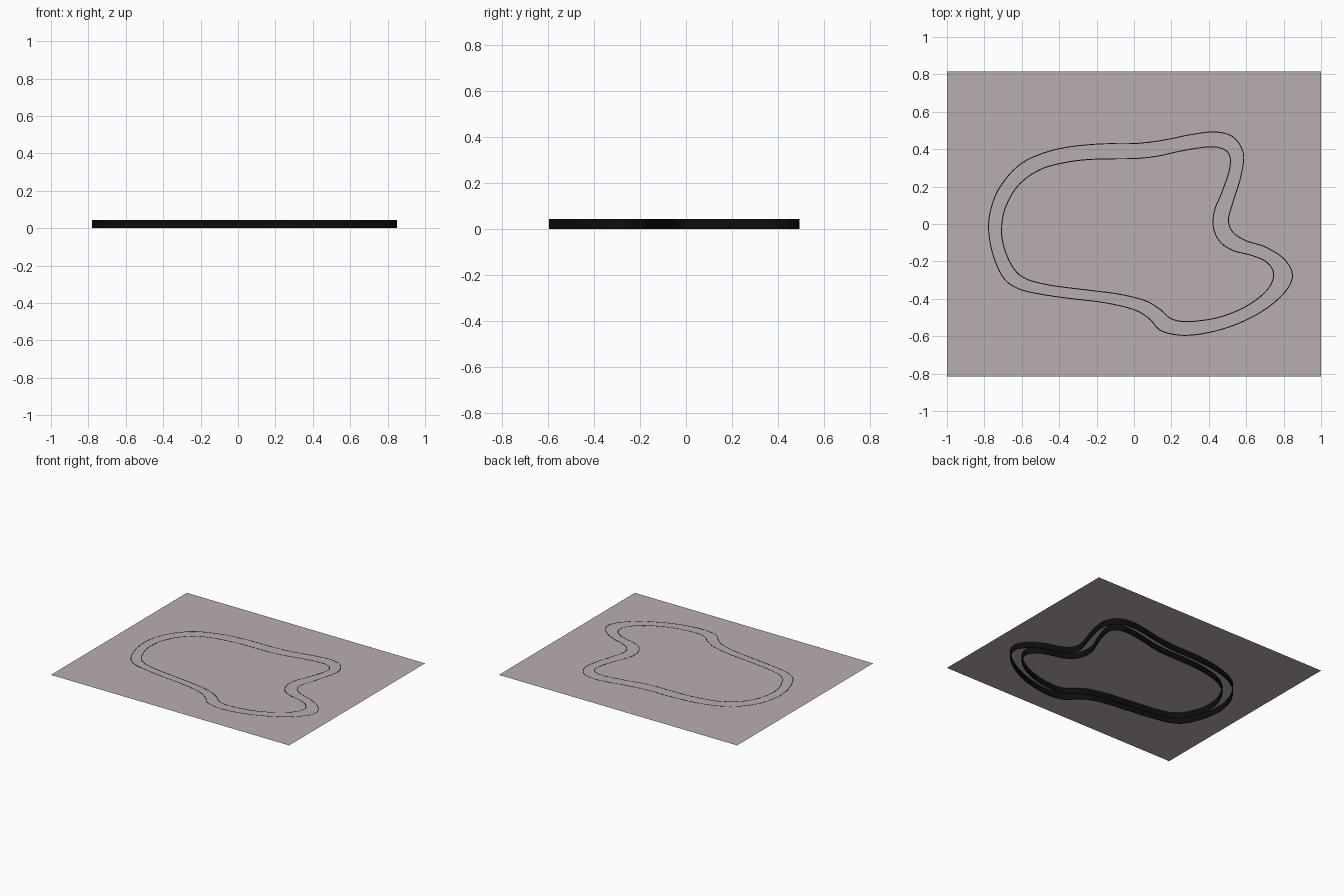
import bpy, bmesh
from mathutils import Vector

if "Cube" in bpy.data.objects:
    bpy.data.objects.remove(bpy.data.objects["Cube"])

HEIGHT = 0.045      # wall height
SHEET_Z = 0.0445    # sheet sits just under the wall tops
THICK = 0.005       # wall thickness


def material(name, rgb):
    m = bpy.data.materials.new(name)
    m.diffuse_color = (*rgb, 1)
    m.use_nodes = True
    m.node_tree.nodes["Principled BSDF"].inputs["Base Color"].default_value = m.diffuse_color
    return m


def add_object(name, bm, mat):
    bmesh.ops.recalc_face_normals(bm, faces=bm.faces)
    me = bpy.data.meshes.new(name)
    bm.to_mesh(me)
    bm.free()
    me.materials.append(mat)
    ob = bpy.data.objects.new(name, me)
    bpy.context.collection.objects.link(ob)
    return ob


def smooth_loop(pts, steps=6):
    """Closed Catmull-Rom curve through the points."""
    p = [Vector(q) for q in pts]
    n, out = len(p), []
    for i in range(n):
        a, b, c, d = (p[(i + k) % n] for k in (-1, 0, 1, 2))
        for s in range(steps):
            t = s / steps
            out.append(0.5 * (2 * b + (c - a) * t + (2 * a - 5 * b + 4 * c - d) * t ** 2
                              + (3 * b - a - 3 * c + d) * t ** 3))
    return out


def wall(name, pts, mat):
    """Thin upright wall following a closed path."""
    path = smooth_loop(pts)
    n = len(path)
    bm = bmesh.new()
    rings = []
    for i, q in enumerate(path):
        t = (path[(i + 1) % n] - path[i - 1]).normalized()
        side = Vector((-t.y, t.x)) * THICK / 2
        a, b = q + side, q - side
        rings.append([bm.verts.new((v.x, v.y, z)) for v, z in
                      ((a, 0), (a, HEIGHT), (b, HEIGHT), (b, 0))])
    for i in range(n):
        r, s = rings[i], rings[(i + 1) % n]
        for k in range(4):
            bm.faces.new((r[k], r[(k + 1) % 4], s[(k + 1) % 4], s[k]))
    return add_object(name, bm, mat)


grey = material("warm_grey", (0.48, 0.42, 0.44))
black = material("black", (0.004, 0.004, 0.004))

# Flat ground sheet
bm = bmesh.new()
bm.faces.new([bm.verts.new((x, y, SHEET_Z)) for x, y in
              ((-1, -0.815), (1, -0.815), (1, 0.815), (-1, 0.815))])
add_object("ground_sheet", bm, grey)

# Outer edge of the track
wall("outer_track_wall", [
    (-.777, -.03), (-.765, .08), (-.715, .2), (-.6, .325), (-.42, .398), (-.2, .427),
    (0, .43), (.15, .447), (.3, .477), (.43, .492), (.53, .465), (.585, .375),
    (.57, .25), (.53, .12), (.505, .02), (.53, -.045), (.6, -.09), (.7, -.122),
    (.8, -.185), (.847, -.27), (.81, -.36), (.7, -.457), (.55, -.535), (.4, -.58),
    (.26, -.595), (.145, -.57), (.08, -.505), (0, -.458), (-.15, -.422), (-.35, -.397),
    (-.5, -.375), (-.62, -.345), (-.7, -.285), (-.755, -.16)], black)

# Inner edge of the track
wall("inner_track_wall", [
    (-.708, -.04), (-.69, .08), (-.62, .205), (-.5, .292), (-.35, .332), (-.2, .347),
    (0, .35), (.12, .362), (.25, .39), (.38, .411), (.46, .407), (.51, .37),
    (.51, .29), (.47, .17), (.43, .07), (.425, -.02), (.46, -.095), (.53, -.142),
    (.63, -.168), (.71, -.205), (.747, -.27), (.71, -.355), (.6, -.44), (.45, -.5),
    (.29, -.522), (.2, -.507), (.14, -.457), (.06, -.41), (-.08, -.375), (-.25, -.353),
    (-.45, -.327), (-.58, -.292), (-.645, -.235), (-.69, -.14)], black)

# Smooth the wall sides, keep their edges sharp
bpy.ops.object.select_all(action='DESELECT')
for name in ("outer_track_wall", "inner_track_wall"):
    ob = bpy.data.objects[name]
    ob.select_set(True)
    bpy.context.view_layer.objects.active = ob
bpy.ops.object.shade_smooth_by_angle()
